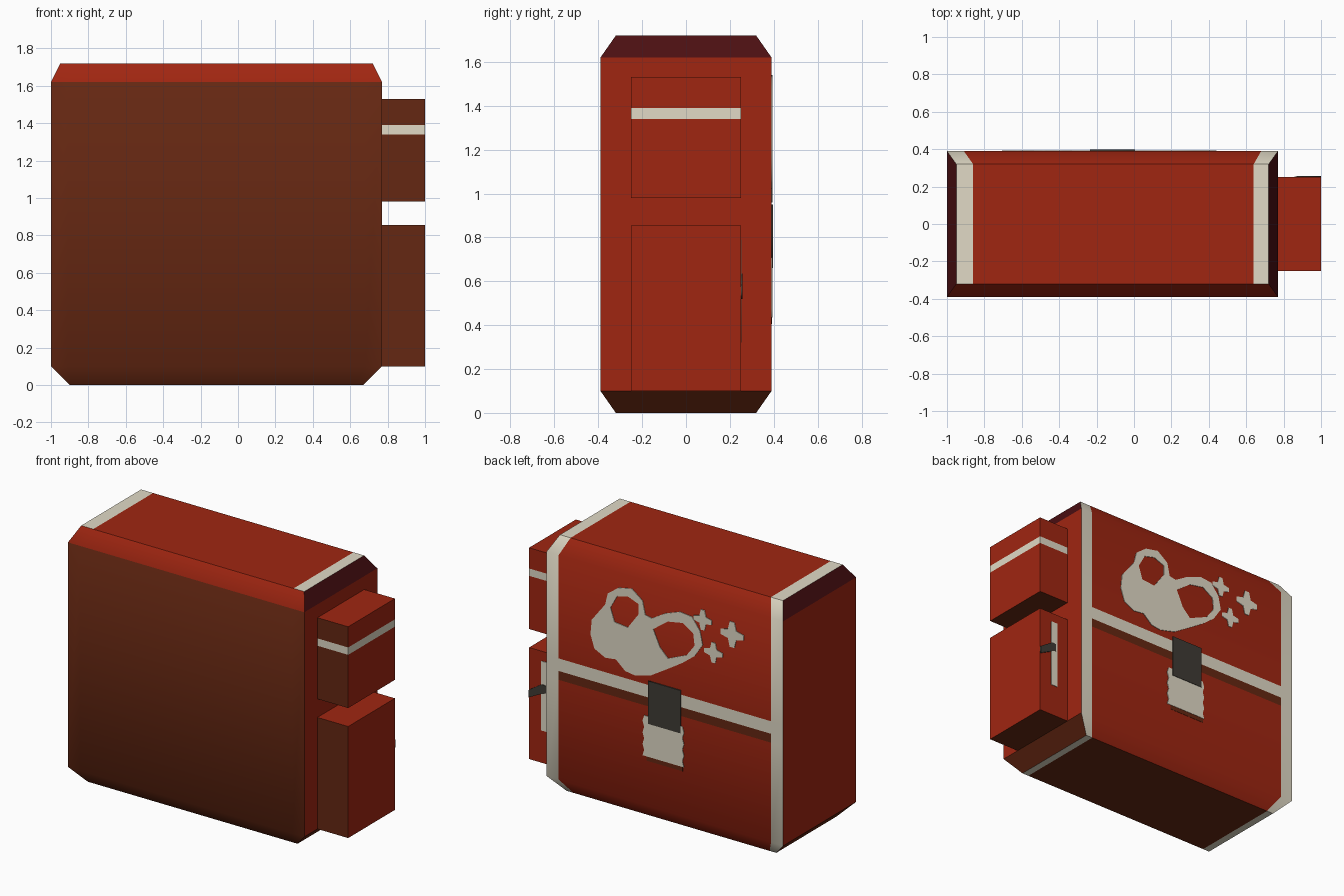
import bpy, bmesh, math

if "Cube" in bpy.data.objects:
    bpy.data.objects.remove(bpy.data.objects["Cube"])


def material(name, rgb):
    m = bpy.data.materials.new(name)
    m.diffuse_color = (*rgb, 1)
    m.use_nodes = True
    m.node_tree.nodes["Principled BSDF"].inputs["Base Color"].default_value = m.diffuse_color
    return m


RED, BROWN, CREAM, MAROON, GREY = range(5)
MATS = [material("red cloth", (0.352, 0.019, 0.0056)),
        material("brown leather", (0.131, 0.0205, 0.006)),
        material("cream trim", (0.75, 0.70, 0.565)),
        material("dark maroon", (0.07, 0.0047, 0.006)),
        material("dark grey metal", (0.05, 0.044, 0.035))]


def build(name, verts, faces, colours, smooth=None):
    me = bpy.data.meshes.new(name)
    me.from_pydata(verts, [], faces)
    for m in MATS:
        me.materials.append(m)
    for p, c in zip(me.polygons, colours):
        p.material_index = c
    bm = bmesh.new()
    bm.from_mesh(me)
    bmesh.ops.recalc_face_normals(bm, faces=bm.faces)
    bm.to_mesh(me)
    bm.free()
    if smooth:
        for p in me.polygons:
            p.use_smooth = smooth(p.normal)
    ob = bpy.data.objects.new(name, me)
    bpy.context.collection.objects.link(ob)
    return ob


# Bag body: a y-z ring, with four x columns so the outer columns become trim
RING = [(-.32, 0), (-.39, .10), (-.39, 1.62), (-.32, 1.72), (.32, 1.72),
        (.39, 1.62), (.39, .92), (.39, .835), (.39, .775), (.39, .10), (.32, 0)]
N = len(RING)


def columns(z):
    if z == 0:
        return (-.90, -.85, .62, .67)
    if z == 1.72:
        return (-.95, -.86, .64, .72)
    return (-1, -.91, .68, .77)


verts = [(x, y, z) for y, z in RING for x in columns(z)]
faces, colours = [], []
# middle colour of each ring strip: front, top, back, bottom
strip = [BROWN, BROWN, RED, RED, RED, RED, CREAM, BROWN, RED, RED, BROWN]
for i in range(N):
    j = (i + 1) % N
    for c in range(3):
        faces.append((i * 4 + c, i * 4 + c + 1, j * 4 + c + 1, j * 4 + c))
        colours.append(CREAM if c != 1 and i >= 3 else strip[i])
for c in (0, 3):  # end panels with their chamfers
    for ids, col in (((0, 1, 9, 10), BROWN), ((1, 2, 5, 6, 7, 8, 9), RED),
                     ((2, 3, 4, 5), MAROON)):
        faces.append([i * 4 + c for i in ids])
        colours.append(col)
build("bag_body", verts, faces, colours, lambda n: abs(n.y) > .7)


# Side pockets: stacked levels, brown in front and below, red elsewhere
def pocket(name, levels, trim=None):
    verts = [(x, y, z) for z in levels
             for x, y in ((.77, -.25), (1, -.25), (1, .25), (.77, .25))]
    faces, colours = [(3, 2, 1, 0)], [BROWN]
    for k in range(len(levels) - 1):
        for a in range(4):
            b = (a + 1) % 4
            faces.append((k * 4 + a, k * 4 + b, k * 4 + 4 + b, k * 4 + 4 + a))
            colours.append(CREAM if k == trim else BROWN if a == 0 else RED)
    t = len(verts) - 4
    faces.append((t, t + 1, t + 2, t + 3))
    colours.append(RED)
    build(name, verts, faces, colours)


pocket("upper_side_pocket", (.98, 1.34, 1.39, 1.53), trim=1)
pocket("lower_side_pocket", (.10, .855))


# Thin painted plates on faces pointing to +y; first outline is outer, rest holes
def plate(name, outlines, y, colour, thick=.004):
    cu = bpy.data.curves.new(name, 'CURVE')
    cu.dimensions, cu.fill_mode, cu.extrude = '2D', 'BOTH', thick / 2
    for pts in outlines:
        s = cu.splines.new('POLY')
        s.points.add(len(pts) - 1)
        for p, (x, z) in zip(s.points, pts):
            p.co = (x, z, 0, 1)
        s.use_cyclic_u = True
    cu.materials.append(MATS[colour])
    ob = bpy.data.objects.new(name, cu)
    ob.location = (0, y + thick / 2, 0)
    ob.rotation_euler = (math.pi / 2, 0, 0)
    bpy.context.collection.objects.link(ob)
    bpy.ops.object.select_all(action='DESELECT')
    ob.select_set(True)
    bpy.context.view_layer.objects.active = ob
    bpy.ops.object.convert(target='MESH')


def rect(x0, x1, z0, z1):
    return [(x0, z0), (x1, z0), (x1, z1), (x0, z1)]


# Clasp with frayed tab and its dark lower edge
plate("tab_lower_edge", [rect(-.25, .02, .405, .45)], .39, BROWN, .002)
left = [(.05 - .012 * (i % 2), .435 + i * .039) for i in range(8)]
right = [(-.26 + .012 * (i % 2), z) for i, (_, z) in enumerate(left)]
plate("clasp_tab", [left + right[::-1]], .39, CREAM)
plate("clasp", [rect(-.235, .005, .66, .95)], .39, GREY, .007)

# Painted pair of booties with two openings
booties = [(.44, 1.15), (.43, 1.25), (.33, 1.38), (.31, 1.46), (.23, 1.52),
           (.13, 1.54), (.05, 1.48), (.03, 1.39), (-.02, 1.38), (-.12, 1.44),
           (-.23, 1.48), (-.32, 1.47), (-.38, 1.39), (-.40, 1.30), (-.34, 1.21),
           (-.25, 1.14), (-.14, 1.07), (-.01, .99), (.11, .96), (.18, .97),
           (.25, 1.03), (.33, 1.02), (.41, 1.06)]
opening_a = [(.29, 1.37), (.24, 1.46), (.16, 1.48), (.08, 1.45), (.08, 1.38),
             (.16, 1.27), (.26, 1.28)]
opening_b = [(-.03, 1.31), (-.14, 1.39), (-.25, 1.41), (-.33, 1.36),
             (-.34, 1.28), (-.28, 1.20), (-.14, 1.14), (-.08, 1.20)]
plate("painted_booties", [booties, opening_a, opening_b], .39, CREAM)

# Painted sparkles
for k, (cx, cz, r) in enumerate(((-.40, 1.47, .07), (-.62, 1.43, .088),
                                 (-.48, 1.27, .07))):
    pts = []
    for q in range(4):
        for off, rad in ((-.2, r), (.2, r), (math.pi / 4, r * .5)):
            a = q * math.pi / 2 + off
            pts.append((cx + rad * math.cos(a), cz + rad * math.sin(a)))
    plate(f"sparkle_{k + 1}", [pts], .39, CREAM)

# Lower pocket fastening strip and toggle
plate("pocket_strip", [rect(.857, .907, .32, .79)], .25, CREAM)
plate("pocket_toggle", [[(1, .52), (1, .57), (.90, .635), (.87, .63),
                         (.87, .58), (.90, .57)]], .25, GREY, .007)
